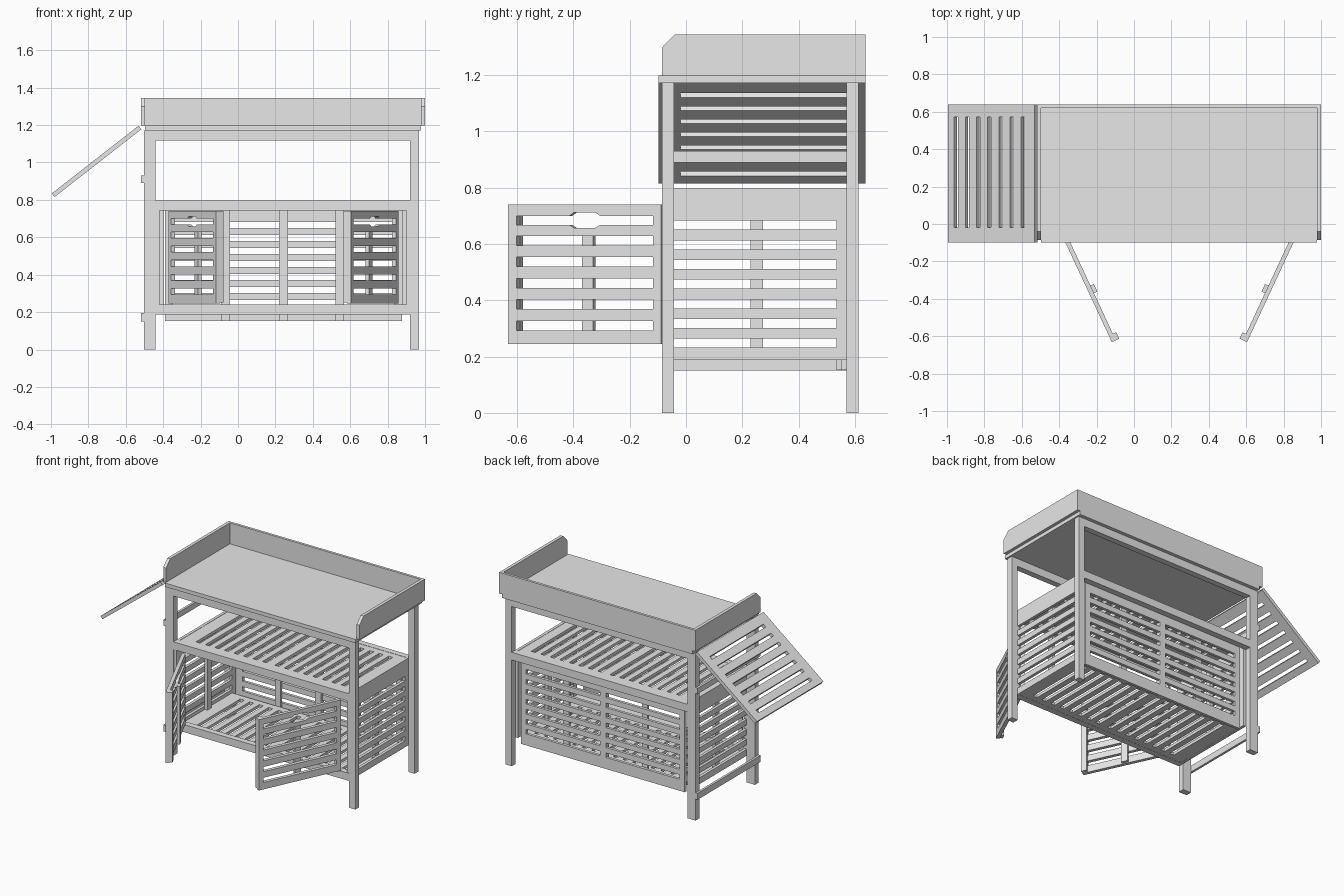
import bpy, bmesh, math
from mathutils import Matrix, Vector

if "Cube" in bpy.data.objects:
    bpy.data.objects.remove(bpy.data.objects["Cube"])

wood = bpy.data.materials.new("light grey")
wood.diffuse_color = (0.8, 0.8, 0.8, 1)
wood.use_nodes = True
wood.node_tree.nodes["Principled BSDF"].inputs["Base Color"].default_value = wood.diffuse_color


def finish(name, bm):
    bmesh.ops.recalc_face_normals(bm, faces=bm.faces)
    me = bpy.data.meshes.new(name)
    bm.to_mesh(me)
    bm.free()
    me.materials.append(wood)
    ob = bpy.data.objects.new(name, me)
    bpy.context.collection.objects.link(ob)
    return ob


def add_prism(bm, pts, w0, w1, M):
    """Extrude a local uv outline from w0 to w1."""
    a = [bm.verts.new(M @ Vector((u, v, w0))) for u, v in pts]
    b = [bm.verts.new(M @ Vector((u, v, w1))) for u, v in pts]
    bm.faces.new(a[::-1])
    bm.faces.new(b)
    n = len(pts)
    for i in range(n):
        j = (i + 1) % n
        bm.faces.new((a[i], a[j], b[j], b[i]))


def add_box(bm, u, v, w, M=Matrix()):
    add_prism(bm, [(u[0], v[0]), (u[1], v[0]), (u[1], v[1]), (u[0], v[1])], w[0], w[1], M)


def box(name, x, y, z):
    bm = bmesh.new()
    add_box(bm, x, y, z)
    return finish(name, bm)


def frame(o, u, v, w):
    """Matrix with local axes u, v, w and origin o."""
    M = Matrix((u, v, w)).transposed().to_4x4()
    M.translation = Vector(o)
    return M


def slatted(bm, M, stiles, v, slots, t):
    """Slats along u between stiles, leaving the slots (v ranges) open."""
    for s in stiles:
        add_box(bm, s, v, (0, t), M)
    edges = [v[0]] + [e for s in sorted(slots) for e in s] + [v[1]]
    for a, b in zip(stiles, stiles[1:]):
        for i in range(0, len(edges), 2):
            add_box(bm, (a[1], b[0]), (edges[i], edges[i + 1]), (0, t), M)


def rows(first, pitch, n, width):
    return [(first + i * pitch - width / 2, first + i * pitch + width / 2) for i in range(n)]


X, Y, Z = (1, 0, 0), (0, 1, 0), (0, 0, 1)
XL, XR = -0.44, 0.92        # inner faces of the legs
CX = 0.243                  # cabinet middle

# legs
for side, x in (("left", (-0.503, XL)), ("right", (XR, 0.968))):
    for pos, y in (("front", (-0.085, -0.043)), ("back", (0.571, 0.613))):
        box(f"{pos}_{side}_leg", x, y, (0, 1.172))

# cross rails
for pos, y in (("front", (-0.085, -0.043)), ("back", (0.571, 0.613))):
    box(f"{pos}_top_apron", (XL, XR), y, (1.117, 1.172))
    box(f"{pos}_shelf_rail", (XL, XR), y, (0.743, 0.797))
box("front_bottom_rail", (XL, XR), (-0.085, -0.043), (0.187, 0.24))
box("lower_side_rail", (-0.519, -0.503), (-0.085, 0.613), (0.15, 0.195))
box("upper_side_rail", (-0.519, -0.503), (-0.085, 0.613), (0.89, 0.93))

# table top with raised back and side boards
box("table_top", (-0.497, 0.978), (-0.098, 0.638), (1.172, 1.198))
box("back_board", (-0.497, 0.978), (0.62, 0.638), (1.198, 1.345))
outline = [(-0.085, 1.197), (0.638, 1.197), (0.638, 1.345), (-0.04, 1.345), (-0.085, 1.298)]
for side, x in (("left", -0.519), ("right", 0.978)):
    bm = bmesh.new()
    add_prism(bm, outline, 0, 0.022, frame((x, 0, 0), Y, Z, X))
    finish(f"{side}_side_board", bm)

# cabinet side panels with inner post
wall_slots = rows(0.248, 0.0698, 7, 0.032)
for side, x, px in (("left", XL, -0.42), ("right", 0.9, 0.877)):
    bm = bmesh.new()
    slatted(bm, frame((x, 0, 0), Y, Z, X), [(-0.08, -0.043), (0.535, 0.571)], (0.187, 0.797), wall_slots, 0.02)
    add_box(bm, (px, px + 0.023), (0.23, 0.273), (0.21, 0.77))
    finish(f"{side}_side_panel", bm)

# cabinet back panel with three inner posts
bm = bmesh.new()
slatted(bm, frame((0, 0.552, 0), X, Z, Y), [(-0.39, -0.35), (CX - 0.023, CX + 0.023), (0.837, 0.877)],
        (0.152, 0.775), wall_slots, 0.019)
for x in (-0.067, CX, 0.543):
    add_box(bm, (x - 0.023, x + 0.023), (0.535, 0.552), (0.152, 0.775))
finish("back_panel", bm)

# slatted shelf and floor: slots run front to back in two groups
slots = [s for h in (-0.31, 0.3) for s in rows(h, 0.0735, 8, 0.032)]
for name, z, y1 in (("shelf", 0.775, 0.571), ("cabinet_floor", 0.188, 0.535)):
    bm = bmesh.new()
    M = frame((0, 0, z), Y, X, Z)
    slatted(bm, M, [(-0.043, 0.0), (y1 - 0.045, y1)], (XL, XR), slots, 0.02)
    if name == "shelf":
        add_box(bm, (-0.39, 0.877), (0.24, 0.283), (z - 0.02, z))
    finish(name, bm)

# slatted side leaf hanging at a slant
top, low = Vector((-0.524, 0, 1.187)), Vector((-0.988, 0, 0.825))
d = (low - top).normalized()
n = Vector((d.z, 0, -d.x))
L = (low - top).length
bm = bmesh.new()
slatted(bm, frame(top - n * 0.012, Y, d, n), [(-0.098, -0.02), (0.573, 0.638)], (0, L),
        rows(0.08, 0.0755, 7, 0.024), 0.024)
finish("side_leaf", bm)

# open doors with battens inside and a hand hole on the top slot
a = math.radians(65)
for side, s, hx in (("left", 1, -0.372), ("right", -1, 0.858)):
    u = Vector((s * math.cos(a), -math.sin(a), 0))
    w = Vector((s * math.sin(a), math.cos(a), 0))     # towards the inside
    M = frame((hx, -0.088, 0), u, Z, w)
    bm = bmesh.new()
    W, t = 0.6, 0.024
    slatted(bm, M, [(0, 0.033), (0.567, W)], (0.245, 0.646), rows(0.31, 0.0755, 5, 0.033), t)
    for x in ((0, 0.033), (0.567, W)):
        add_box(bm, x, (0.646, 0.74), (0, t), M)
    c = W / 2
    add_prism(bm, [(0.033, 0.74), (0.033, 0.70), (c - 0.06, 0.70), (c - 0.042, 0.712),
                   (c + 0.042, 0.712), (c + 0.06, 0.70), (0.567, 0.70), (0.567, 0.74)], 0, t, M)
    add_prism(bm, [(0.033, 0.646), (0.033, 0.668), (c - 0.06, 0.668), (c - 0.042, 0.657),
                   (c + 0.042, 0.657), (c + 0.06, 0.668), (0.567, 0.668), (0.567, 0.646)], 0, t, M)
    for x, z1 in (((c - 0.022, c + 0.022), 0.655), ((0.562, W), 0.74)):
        add_box(bm, x, (0.25, z1), (t, t + 0.02), M)
    finish(f"{side}_door", bm)
